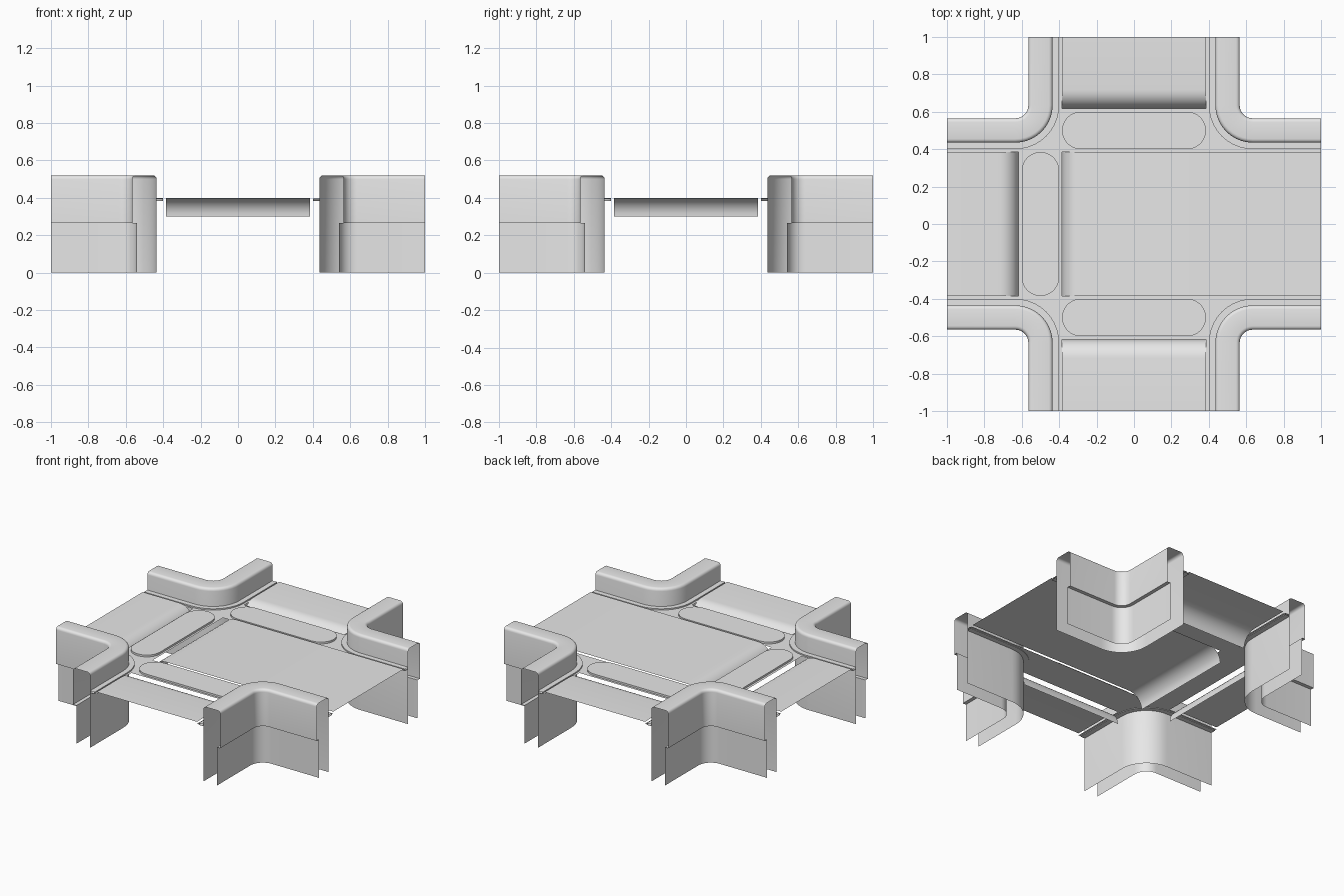
import bpy, math
from math import pi, sin, cos
from mathutils import Matrix

cube = bpy.data.objects.get("Cube")
if cube:
    bpy.data.objects.remove(cube)

metal = bpy.data.materials.new("light_grey")
metal.use_nodes = True
GREY = (0.8, 0.8, 0.8, 1)
metal.diffuse_color = GREY
metal.node_tree.nodes["Principled BSDF"].inputs["Base Color"].default_value = GREY

HALF = 0.385      # half width of a belt
WALL = 0.435      # belt-side face of the rails
CENTRE = 0.635    # centre of the rail bends
DECK = 0.386      # height of the deck plates
TOP = 0.4         # height of the belts


def make(name, verts, faces, turn=0):
    mesh = bpy.data.meshes.new(name)
    mesh.from_pydata(verts, [], faces)
    mesh.transform(Matrix.Rotation(turn, 4, "Z"))
    mesh.materials.append(metal)
    mesh.polygons.foreach_set("use_smooth", [True] * len(mesh.polygons))
    mesh.set_sharp_from_angle(angle=math.radians(35))
    obj = bpy.data.objects.new(name, mesh)
    bpy.context.collection.objects.link(obj)
    return obj


def loft(name, rows, turn=0):
    """Skin a list of equally long point rows."""
    n = len(rows[0])
    faces = [(i * n + j, (i + 1) * n + j, (i + 1) * n + j + 1, i * n + j + 1)
             for i in range(len(rows) - 1) for j in range(n - 1)]
    return make(name, [p for row in rows for p in row], faces, turn)


def bend(off, steps=10):
    """Plan path of a corner, off = distance of its straights from the axes."""
    r = CENTRE - off
    arc = [(CENTRE - r * sin(a), CENTRE - r * cos(a))
           for a in (i * pi / 2 / steps for i in range(steps + 1))]
    return [(1, off)] + arc + [(off, 1)]


def sweep(name, profile, turn):
    rows = [[(x, y, z) for x, y in bend(off)] for off, z in profile]
    return loft(name, rows, turn)


def belt(name, edge, turn):
    """Flat belt running out to the rim, rolled down at its inner edge."""
    r = 0.1
    line = [(1, TOP)] + [(edge + r - r * sin(a), TOP - r + r * cos(a))
                         for a in (i * pi / 16 for i in range(9))]
    return loft(name, [[(x, -HALF, z), (x, HALF, z)] for x, z in line], turn)


def pill(name, turn):
    """Rounded cover plate across an arm, slightly raised from the deck."""
    r, n = 0.1, 24
    ring = []
    for side in (1, -1):
        for i in range(n // 2 + 1):
            a = i * pi * 2 / n
            ring.append((0.5 + side * r * cos(a), side * (HALF - r + r * sin(a))))
    k = len(ring)
    verts = [(x, y, z) for z in (DECK, TOP - 0.001) for x, y in ring]
    faces = [(i, (i + 1) % k, k + (i + 1) % k, k + i) for i in range(k)]
    return make(name, verts, faces + [tuple(range(k, 2 * k))], turn)


# Hollow rail section: belt-side wall, rounded cap, stepped outer wall
cap = [(WALL + 0.02 * (1 - cos(a)), 0.5 + 0.02 * sin(a))
       for a in (i * pi / 8 for i in range(5))]
rail = [(WALL, 0)] + cap + [(1 - o, z) for o, z in reversed(cap)]
rail += [(0.565, 0.265), (0.54, 0.265), (0.54, 0)]
lip = [(WALL, 0.395), (0.4, 0.395), (0.4, 0.382), (WALL, 0.382)]

# Four corners, each a rail with its lip and a deck plate
corners = ("back_left", "back_right", "front_right", "front_left")
for i, corner in enumerate(corners):
    turn = i * pi / 2
    sweep(corner + "_rail", rail, turn)
    sweep(corner + "_lip", lip, turn)
    plan = [(HALF, 1), (HALF, HALF), (1, HALF)] + bend(WALL)
    make(corner + "_deck", [(x, y, DECK) for x, y in plan],
         [tuple(range(len(plan)))], turn)

# Three short arms with belt, cover and cross deck
for i, arm in enumerate(("back", "right", "front"), 1):
    turn = i * pi / 2
    belt(arm + "_belt", 0.617, turn)
    pill(arm + "_cover", turn)
    make(arm + "_cross_deck",
         [(x, y, DECK) for x, y in ((HALF, -HALF), (0.617, -HALF),
                                    (0.617, HALF), (HALF, HALF))],
         [(0, 1, 2, 3)], turn)

# Long belt through the middle
belt("main_belt", -HALF, 0)
